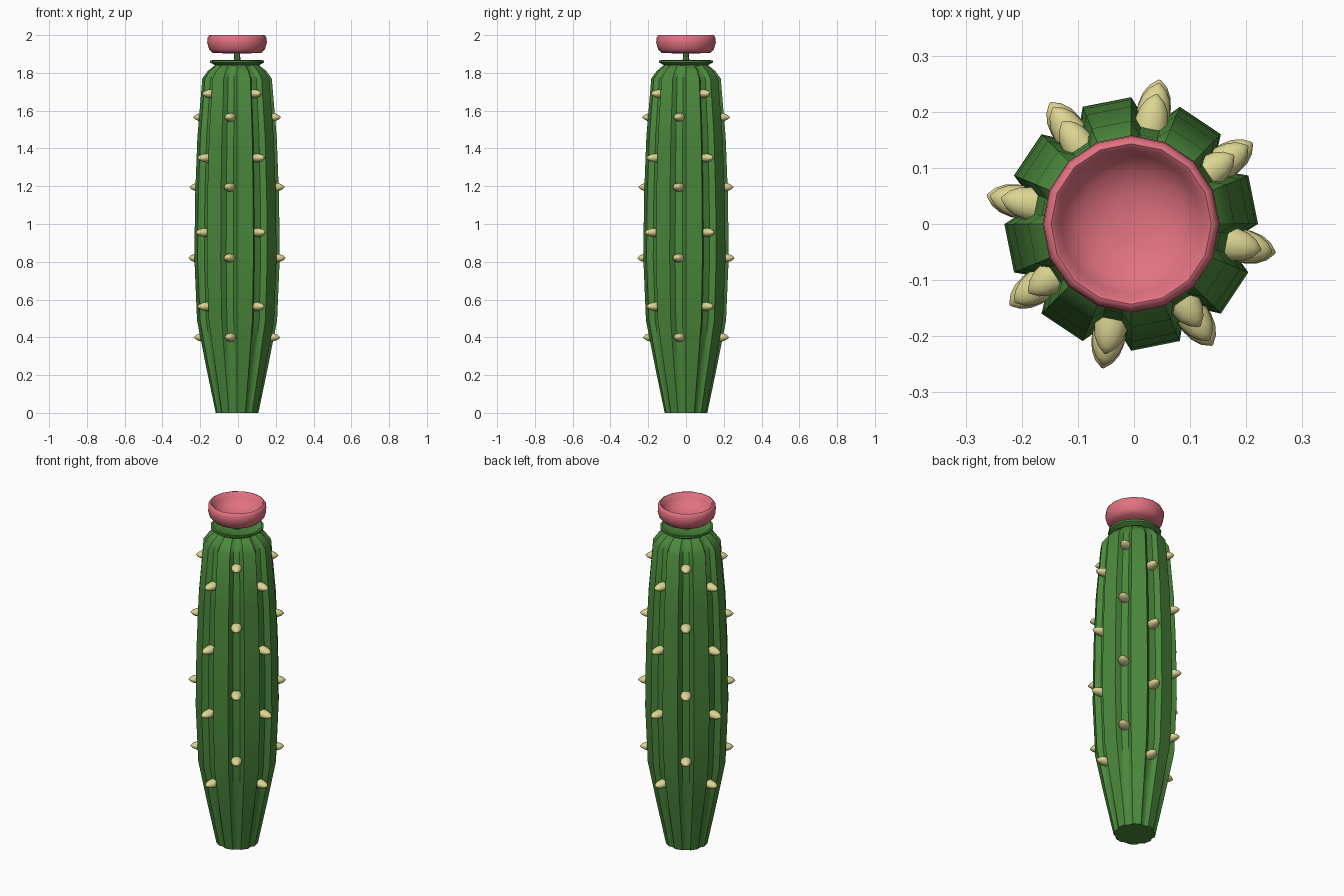
import bpy, bmesh, math
from mathutils import Matrix, Vector

if "Cube" in bpy.data.objects:
    bpy.data.objects.remove(bpy.data.objects["Cube"])

CX = -0.005  # body axis
SEG = 16


def mat(name, rgb):
    m = bpy.data.materials.new(name)
    m.diffuse_color = (*rgb, 1)
    m.use_nodes = True
    m.node_tree.nodes["Principled BSDF"].inputs["Base Color"].default_value = m.diffuse_color
    return m


GREEN = mat("green", (0.07, 0.25, 0.045))
PINK = mat("pink", (0.76, 0.17, 0.22))
CREAM = mat("cream", (0.72, 0.67, 0.29))


def finish(name, bm, material, angle=40):
    bmesh.ops.recalc_face_normals(bm, faces=bm.faces)
    me = bpy.data.meshes.new(name)
    bm.to_mesh(me)
    bm.free()
    me.materials.append(material)
    ob = bpy.data.objects.new(name, me)
    bpy.context.collection.objects.link(ob)
    bpy.ops.object.select_all(action='DESELECT')
    ob.select_set(True)
    bpy.context.view_layer.objects.active = ob
    bpy.ops.object.shade_smooth_by_angle(angle=math.radians(angle))
    return ob


def loft(bm, rings, close=True):
    """Skin a list of equal-length point rings, capping both ends."""
    rs = [[bm.verts.new(p) for p in r] for r in rings]
    n = len(rs[0])
    for a, b in zip(rs, rs[1:]):
        for i in range(n):
            j = (i + 1) % n
            bm.faces.new((a[i], a[j], b[j], b[i]))
    if close:
        bm.faces.new(rs[0])
        bm.faces.new(rs[-1])


def circle(r, z, seg=SEG):
    return [(CX + r * math.cos(2 * math.pi * i / seg), r * math.sin(2 * math.pi * i / seg), z)
            for i in range(seg)]


def lathe(name, profile, material, seg=SEG, angle=40):
    bm = bmesh.new()
    loft(bm, [circle(r, z, seg) for r, z in profile])
    return finish(name, bm, material, angle)


# ribbed body: flat ribs with grooves between (radius, z, groove depth ratio)
def ribbed(r, z, k):
    pts = []
    for i in range(8):
        for deg, f in ((0, 1), (22.5, 1), (28, k), (39.5, k)):
            a = math.radians(45 * i + deg)
            pts.append((CX + f * r * math.cos(a), f * r * math.sin(a), z))
    return pts


body = [(0.113, 0, 0.93), (0.165, 0.25, 0.89), (0.212, 0.49, 0.87), (0.226, 0.82, 0.87),
        (0.222, 1.15, 0.87), (0.21, 1.46, 0.87), (0.184, 1.77, 0.87), (0.155, 1.81, 0.88),
        (0.112, 1.845, 0.96)]
bm = bmesh.new()
loft(bm, [ribbed(*p) for p in body])
finish("cactus_body", bm, GREEN)

# flared collar, stem and flower bowl
lathe("collar", [(0.10, 1.835), (0.125, 1.845), (0.142, 1.855), (0.143, 1.866), (0.132, 1.867),
                 (0.11, 1.852), (0.03, 1.848)], GREEN)
lathe("flower_stem", [(0.018, 1.845), (0.016, 1.915)], GREEN, 8)
lathe("flower", [(0.03, 1.903), (0.128, 1.905), (0.148, 1.925), (0.158, 1.96), (0.156, 1.985),
                 (0.149, 1.998), (0.143, 2.0), (0.136, 1.995), (0.125, 1.97), (0.095, 1.94),
                 (0.05, 1.925), (0.015, 1.922)], PINK, angle=50)


# spines sit in the grooves, two alternating height patterns of (z, tip radius)
def spine(name, ang, z, tip):
    bm = bmesh.new()
    prof = [(0.03, 0), (0.0295, 0.018), (0.025, 0.038), (0.016, 0.054), (0.002, 0.066)]
    loft(bm, [[(x, r * math.cos(t), 0.78 * r * math.sin(t))
               for t in (2 * math.pi * i / 12 for i in range(12))] for r, x in prof])
    m = (Matrix.Translation((CX, 0, z)) @ Matrix.Rotation(ang, 4, 'Z')
         @ Matrix.Translation((tip - 0.066, 0, 0)))
    bmesh.ops.transform(bm, matrix=m, verts=bm.verts)
    finish(name, bm, CREAM, 60)


ROWS = [[(0.40, 0.232), (0.82, 0.262), (1.195, 0.256), (1.565, 0.236)],
        [(0.563, 0.25), (0.955, 0.26), (1.35, 0.25), (1.69, 0.22)]]
for i in range(8):
    for j, (z, tip) in enumerate(ROWS[i % 2]):
        spine(f"spine_{i}_{j}", math.radians(-11.25 + 45 * i), z, tip)
